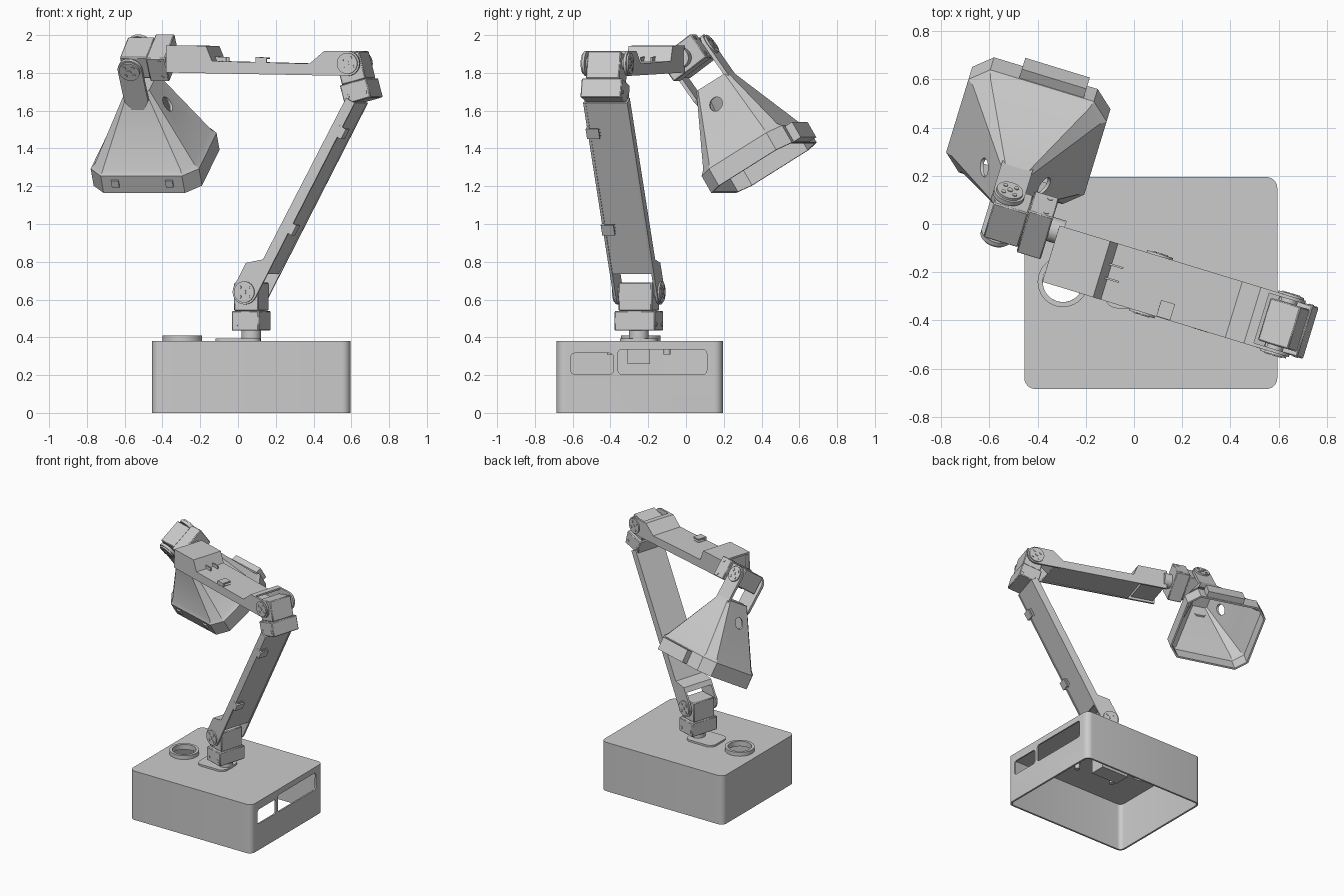
import bpy, bmesh
from math import radians, sin, cos, pi
from mathutils import Matrix, Vector

if "Cube" in bpy.data.objects:
    bpy.data.objects.remove(bpy.data.objects["Cube"])


def tr(x, y, z):
    return Matrix.Translation((x, y, z))


def rot(deg, axis):
    return Matrix.Rotation(radians(deg), 4, axis)


def finish(name, bm, m):
    bmesh.ops.recalc_face_normals(bm, faces=bm.faces)
    bm.transform(m)
    me = bpy.data.meshes.new(name)
    bm.to_mesh(me)
    bm.free()
    ob = bpy.data.objects.new(name, me)
    bpy.context.collection.objects.link(ob)
    return ob


def loft(name, rings, m, caps=(True, True)):
    """Skin a list of equal-length point rings."""
    bm = bmesh.new()
    vs = [[bm.verts.new(p) for p in r] for r in rings]
    n = len(rings[0])
    for a, b in zip(vs, vs[1:]):
        for i in range(n):
            bm.faces.new((a[i], a[(i + 1) % n], b[(i + 1) % n], b[i]))
    if caps[0]:
        bm.faces.new(vs[0])
    if caps[1]:
        bm.faces.new(vs[-1])
    return finish(name, bm, m)


def prism(name, pts, y0, y1, m, caps=(True, True)):
    """Extrude an x-z outline along y."""
    return loft(name, [[(x, y, z) for x, z in pts] for y in (y0, y1)], m, caps)


def box(name, x, y, z, m, bevel=0.0):
    ob = prism(name, [(x[0], z[0]), (x[1], z[0]), (x[1], z[1]), (x[0], z[1])], y[0], y[1], m)
    if bevel:
        mod = ob.modifiers.new("bevel", 'BEVEL')
        mod.width, mod.segments = bevel, 1
    return ob


def arc(r, a0, a1, n, cx=0, cz=0):
    return [(cx + r * cos(radians(a0 + (a1 - a0) * i / n)),
             cz + r * sin(radians(a0 + (a1 - a0) * i / n))) for i in range(n + 1)]


def disc(name, r, y0, y1, m, n=32):
    return prism(name, arc(r, 0, 360, n)[:-1], y0, y1, m)


def round_rect(hx, hz, r, n=6):
    pts = []
    for k, (sx, sz) in enumerate(((1, 1), (-1, 1), (-1, -1), (1, -1))):
        pts += arc(r, 90 * k, 90 * k + 90, n, sx * (hx - r), sz * (hz - r))
    return pts


def cut(ob, cutters):
    """Bake solidify and boolean cuts, then drop the cutters."""
    for c in cutters:
        c.hide_render = True
        mod = ob.modifiers.new("cut", 'BOOLEAN')
        mod.operation, mod.object, mod.solver = 'DIFFERENCE', c, 'EXACT'
    dg = bpy.context.evaluated_depsgraph_get()
    me = bpy.data.meshes.new_from_object(ob.evaluated_get(dg))
    ob.modifiers.clear()
    ob.data = me
    for c in cutters:
        bpy.data.objects.remove(c)


def shell(ob, t):
    mod = ob.modifiers.new("shell", 'SOLIDIFY')
    mod.thickness, mod.offset = t, -1


UP = rot(90, 'X')                      # maps extrusion y onto z

# Base housing, open underneath, with side windows and a hole in the top
base = prism("base_housing", round_rect(0.525, 0.44, 0.045), 0, 0.38,
             tr(0.07, -0.245, 0) @ UP, (False, True))
shell(base, 0.014)
RING = tr(-0.295, -0.24, 0) @ UP
side = rot(90, 'Z')
cut(base, [
    prism("window_a", round_rect(0.113, 0.056, 0.022), -0.65, -0.5, tr(0, -0.497, 0.26) @ side),
    prism("window_b", round_rect(0.235, 0.066, 0.022), -0.65, -0.5, tr(0, -0.125, 0.27) @ side),
    disc("hole", 0.084, 0.3, 0.5, RING)])
collar = disc("cable_collar", 0.105, 0.372, 0.41, RING, 40)
cut(collar, [disc("hole", 0.084, 0.3, 0.5, RING, 40)])
prism("turntable_plate", round_rect(0.12, 0.1, 0.05), 0.37, 0.394, tr(0.0, -0.25, 0) @ UP)
box("base_servo", (-0.13, 0.1), (-0.06, 0.06), (0.26, 0.37), tr(0.03, -0.25, 0))
for i, (x, y) in enumerate(((-0.13, -0.1), (0.19, -0.1), (-0.13, -0.4), (0.19, -0.4))):
    disc(f"base_boss_{i}", 0.018, 0.31, 0.37, tr(x, y, 0) @ UP, 16)

# Frame of the swivelled arm: x along the arm, y across it
T = tr(0.07, -0.25, 0) @ rot(-17, 'Z')
WRIST = T @ tr(-0.673, 0.097, 1.88)


def joint(name, m, shaft=True):
    """Servo block with bracket and a pin disc at each side."""
    box(name + "_bracket", (-0.075, 0.075), (-0.112, 0.112), (-0.205, -0.1), m, 0.005)
    box(name + "_servo", (-0.068, 0.068), (-0.092, 0.092), (-0.1, 0.05), m, 0.005)
    disc(name + "_axle", 0.035, -0.115, 0.115, m)
    for s in (-1, 1):
        disc(name + "_pin_disc", 0.056, s * 0.115, s * 0.131, m)
        disc(name + "_pin_screw", 0.012, s * 0.13, s * 0.135, m, 12)
        for k in range(4):
            a = pi / 4 + k * pi / 2
            disc(name + "_pin_screw", 0.01, s * 0.13, s * 0.135,
                 m @ tr(0.034 * cos(a), 0, 0.034 * sin(a)), 12)
        disc(name + "_bracket_screw", 0.012, s * 0.11, s * 0.115, m @ tr(0.05, 0, -0.17), 12)
        disc(name + "_bracket_screw", 0.012, s * 0.11, s * 0.115, m @ tr(-0.05, 0, -0.17), 12)
    if shaft:
        disc(name + "_shaft", 0.052, -0.262, -0.2, m @ UP)


joint("shoulder", T @ tr(0, 0, 0.64))
joint("elbow", T @ tr(0.57, 0, 1.85) @ rot(-15, 'Y'), False)
joint("wrist", WRIST @ rot(36, 'X') @ rot(-90, 'Y'))


def link(name, m, top, cover_end):
    """Box arm: two cheeks ending in round ears, a stepped top and a cover."""
    end = top[-1][0]
    cheek = arc(0.066, 90, 270, 12) + [(end, -0.062)] + top[::-1]
    for s in (-1, 1):
        prism(name + "_cheek", cheek, s * 0.108, s * 0.122, m)
    prism(name + "_top", top + [(x, z - 0.014) for x, z in top[::-1]], -0.11, 0.11, m)
    box(name + "_cover", (0.14, cover_end), (-0.11, 0.11), (-0.06, -0.048), m)


def clip(name, m):
    """Cable hook: a foot and a raised lip."""
    box(name + "_foot", (-0.03, 0.03), (-0.035, 0.035), (-0.02, 0.0), m)
    box(name + "_lip", (-0.03, 0.03), (0.02, 0.035), (0.0, 0.022), m)
    box(name + "_bar", (-0.03, 0.03), (-0.035, 0.035), (0.014, 0.024), m)


# Lower arm
LOW = T @ tr(0, 0, 0.64) @ rot(-61.7, 'Y')
link("lower_arm", LOW, [(0.1, 0.066), (0.14, 0.066), (0.2, -0.008), (1.17, -0.008)], 1.17)
for s in (0.417, 0.995):
    clip("lower_arm_clip", LOW @ tr(s, -0.088, -0.062) @ rot(180, 'X'))

# Upper arm with the raised servo pocket at its end
UPP = T @ tr(0.57, 0, 1.85) @ rot(180, 'Z') @ rot(-0.8, 'Y')
link("upper_arm", UPP, [(0.09, 0.064), (0.13, 0.064), (0.21, -0.004), (0.75, 0.002),
                        (0.785, 0.082), (1.005, 0.082)], 0.8)
clip("upper_arm_clip", UPP @ tr(0.48, 0.085, 0.002))
box("roll_servo", (0.82, 0.99), (-0.1, 0.1), (-0.05, 0.07), UPP)
for y in (-0.03, 0.03):
    box("pocket_rib", (0.7, 0.78), (y - 0.004, y + 0.004), (0.0, 0.025), UPP)

# Lamp fork
FORK = WRIST @ rot(36, 'X')
prong = arc(0.066, 0, 180, 14) + [(-0.066, -0.2), (-0.03, -0.26), (0.03, -0.26), (0.066, -0.2)]
for s in (-1, 1):
    prism("lamp_fork_prong", prong, s * 0.1, s * 0.12, FORK)

# Lamp shade: hollow chamfered pyramid with a rim band, open below
LAMP = WRIST @ rot(31, 'X') @ tr(0, 0.035, 0)


def octagon(a, hx, hy, c):
    return [(sx * x, sy * y, -a) for sx, sy, flip in ((1, 1, 0), (-1, 1, 1), (-1, -1, 0), (1, -1, 1))
            for x, y in (((hx, hy - c), (hx - c, hy))[::-1 if flip else 1])]


shade = loft("lamp_shade", [octagon(0.17, 0.065, 0.1, 0.015), octagon(0.57, 0.275, 0.238, 0.06),
                            octagon(0.595, 0.3, 0.26, 0.075), octagon(0.70, 0.3, 0.26, 0.075)],
             LAMP, (True, False))
shell(shade, 0.014)
cut(shade, [disc("hole", 0.038, -0.4, 0.4, LAMP @ tr(0, -0.02, -0.295) @ rot(90, 'Z'), 24)])
box("lamp_rim_tab", (-0.1, 0.18), (0.25, 0.305), (-0.695, -0.6), LAMP)
for x in (-0.15, 0.15):
    for s in (-1, 1):
        box("lamp_rim_lug", (x - 0.02, x + 0.02), (s * 0.25 - 0.02, s * 0.25), (-0.66, -0.62), LAMP)

# Shading
bpy.ops.object.select_all(action='DESELECT')
for ob in bpy.context.scene.objects:
    ob.select_set(True)
    bpy.context.view_layer.objects.active = ob
bpy.ops.object.shade_smooth_by_angle(angle=radians(25))
